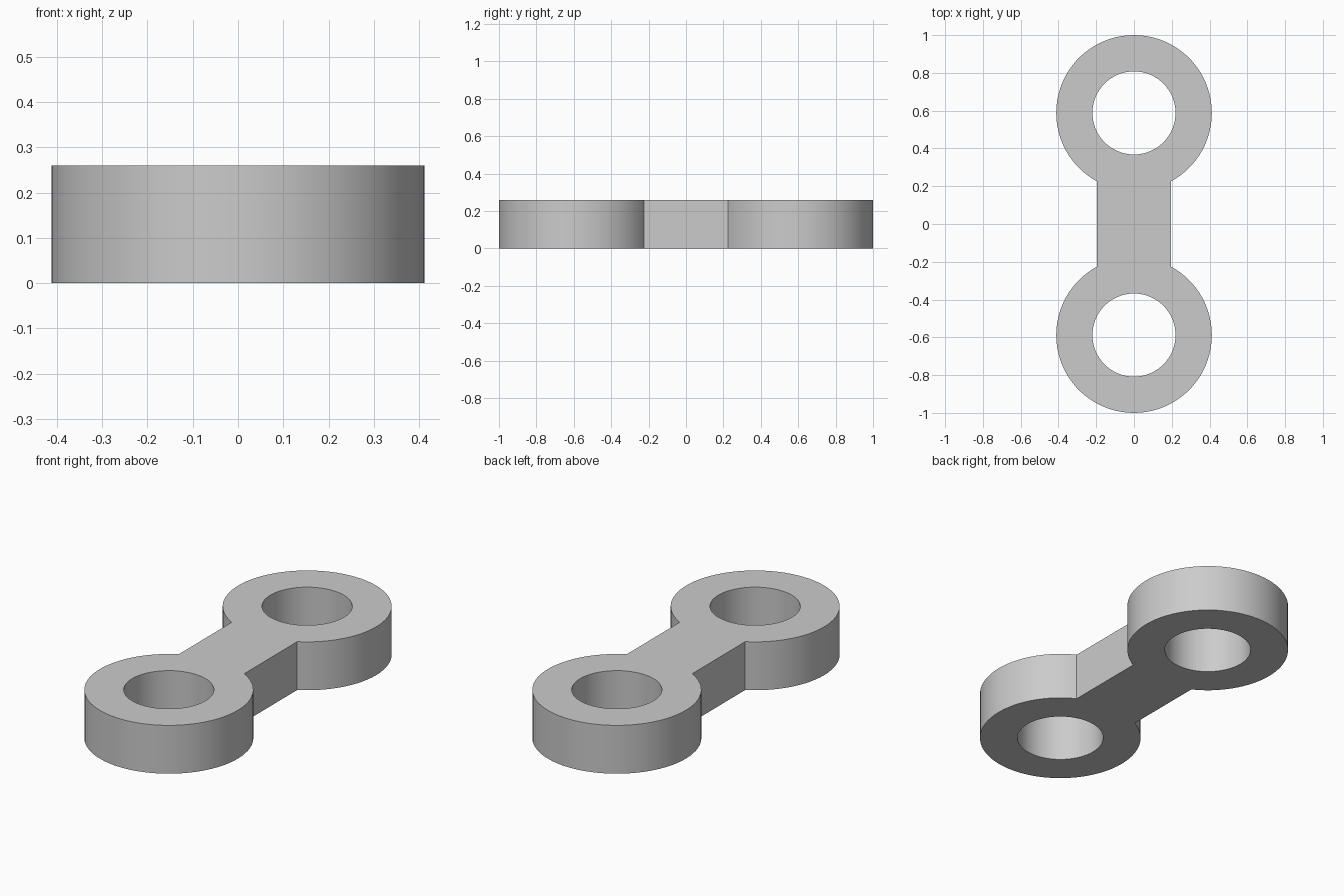
import bpy, bmesh
from math import sin, cos, asin, pi

cube = bpy.data.objects.get("Cube")
if cube:
    bpy.data.objects.remove(cube, do_unlink=True)

OUTER, HOLE = 0.412, 0.22      # eye radii
CENTRE = 1.0 - OUTER           # eye distance from the middle
WEB = 0.195                    # half width of the connecting bar
HEIGHT = 0.26
SEGMENTS = 64


def arc(radius, centre_y, start, end, steps):
    """Points along an arc, both ends included."""
    return [(radius * cos(start + (end - start) * i / steps),
             centre_y + radius * sin(start + (end - start) * i / steps))
            for i in range(steps + 1)]


def add_loop(bm, points):
    verts = [bm.verts.new((x, y, 0)) for x, y in points]
    for a, b in zip(verts, verts[1:] + verts[:1]):
        bm.edges.new((a, b))


# Outline: two round eyes joined by a straight bar, with a hole in each eye
gap = asin(WEB / OUTER)
back_eye = arc(OUTER, CENTRE, -pi / 2 + gap, 1.5 * pi - gap, SEGMENTS)
front_eye = [(-x, -y) for x, y in back_eye]
bm = bmesh.new()
add_loop(bm, back_eye + front_eye)
for side in (1, -1):
    add_loop(bm, arc(HOLE, side * CENTRE, 0, 2 * pi, SEGMENTS)[:-1])

# Fill the flat outline and raise it to full thickness
bmesh.ops.triangle_fill(bm, edges=bm.edges[:], use_beauty=True, normal=(0, 0, 1))
raised = bmesh.ops.extrude_face_region(bm, geom=bm.faces[:])
top = [g for g in raised["geom"] if isinstance(g, bmesh.types.BMVert)]
bmesh.ops.translate(bm, verts=top, vec=(0, 0, HEIGHT))
bmesh.ops.recalc_face_normals(bm, faces=bm.faces[:])
mesh = bpy.data.meshes.new("link_plate")
bm.to_mesh(mesh)
bm.free()

link = bpy.data.objects.new("link_plate", mesh)
bpy.context.collection.objects.link(link)

# Plain grey
grey = bpy.data.materials.new("light_grey")
grey.use_nodes = True
colour = (0.6, 0.6, 0.6, 1)
grey.diffuse_color = colour
grey.node_tree.nodes["Principled BSDF"].inputs["Base Color"].default_value = colour
mesh.materials.append(grey)

# Smooth round walls, crisp rims
bpy.ops.object.select_all(action="DESELECT")
link.select_set(True)
bpy.context.view_layer.objects.active = link
bpy.ops.object.shade_smooth_by_angle(angle=pi / 6)
